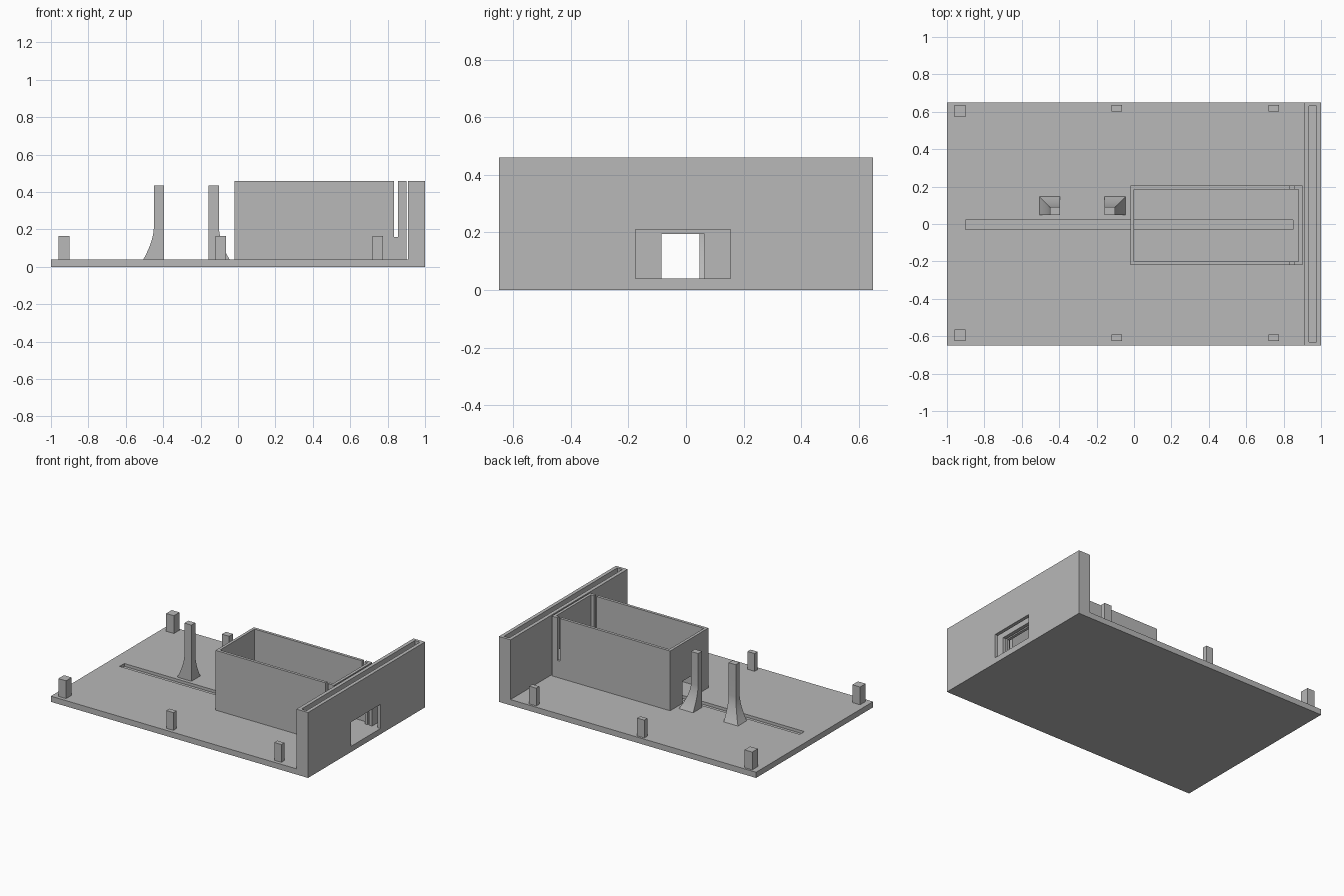
import bpy, bmesh

cube = bpy.data.objects.get("Cube")
if cube:
    bpy.data.objects.remove(cube, do_unlink=True)

grey = bpy.data.materials.new("light_grey_plastic")
grey.use_nodes = True
colour = (0.48, 0.48, 0.48, 1)
grey.diffuse_color = colour
grey.node_tree.nodes["Principled BSDF"].inputs["Base Color"].default_value = colour

FLOOR = 0.04   # top of the base plate
TOP = 0.46     # top of the box and end wall


def finish(name, bm):
    bmesh.ops.recalc_face_normals(bm, faces=bm.faces[:])
    mesh = bpy.data.meshes.new(name)
    bm.to_mesh(mesh)
    bm.free()
    obj = bpy.data.objects.new(name, mesh)
    bpy.context.collection.objects.link(obj)
    mesh.materials.append(grey)
    return obj


def block(name, xs, ys, zs):
    bm = bmesh.new()
    bmesh.ops.create_cube(bm, size=1)
    for v in bm.verts:
        v.co = [r[0] if c < 0 else r[1] for c, r in zip(v.co, (xs, ys, zs))]
    return finish(name, bm)


def cut(target, cutter):
    mod = target.modifiers.new("cut", 'BOOLEAN')
    mod.operation = 'DIFFERENCE'
    mod.solver = 'EXACT'
    mod.object = cutter
    bpy.context.view_layer.objects.active = target
    bpy.ops.object.modifier_apply(modifier=mod.name)
    bpy.data.objects.remove(cutter, do_unlink=True)


# Base plate with a long shallow groove
base = block("base_plate", (-1, 0.91), (-0.65, 0.65), (0, FLOOR))
cut(base, block("groove", (-0.9, 0.85), (-0.03, 0.022), (0.02, 0.1)))

# End wall: hollow slot from above, port window through it
wall = block("end_wall", (0.91, 1), (-0.65, 0.65), (0, TOP))
cut(wall, block("wall_slot", (0.935, 0.975), (-0.63, 0.63), (FLOOR, 0.6)))
cut(wall, block("port_window", (0.9, 1.1), (-0.175, 0.155), (FLOOR, 0.21)))

# Open box with slide slots, a port window and a cable opening
box = block("open_box", (-0.02, 0.9), (-0.22, 0.205), (FLOOR, TOP))
cut(box, block("box_cavity", (0, 0.88), (-0.2, 0.185), (0, 0.6)))
cut(box, block("slide_slot", (0.835, 0.855), (-0.3, 0.3), (0.16, 0.6)))
cut(box, block("box_window", (0.87, 0.95), (-0.175, 0.155), (0, 0.21)))
cut(box, block("cable_opening", (-0.1, 0.01), (-0.085, 0.065), (0, 0.195)))

# Locating pegs along both long edges
for side, y_out in (("front", -0.625), ("back", 0.635)):
    for place, x0, x1, depth in (("corner", -0.96, -0.9, 0.062),
                                 ("middle", -0.12, -0.065, 0.034),
                                 ("far", 0.72, 0.775, 0.034)):
        y_in = y_out + depth if y_out < 0 else y_out - depth
        block(f"{side}_{place}_peg", (x0, x1), sorted((y_in, y_out)), (FLOOR, 0.165))


# Pivot posts: square columns whose foot flares outward and backward
def post(name, x_flat, out):
    bm = bmesh.new()
    steps = 10
    levels = [FLOOR + 0.17 * i / steps for i in range(steps + 1)] + [0.435]
    rings = []
    for i, z in enumerate(levels):
        flare = 0.056 * max(0, 1 - i / steps) ** 1.7
        x_far = x_flat + out * (0.055 + flare)
        y_far = 0.09 + flare
        rings.append([bm.verts.new((x, y, z)) for x, y in
                      ((x_flat, 0.047), (x_far, 0.047), (x_far, y_far), (x_flat, y_far))])
    for low, high in zip(rings, rings[1:]):
        for k in range(4):
            n = (k + 1) % 4
            bm.faces.new((low[k], low[n], high[n], high[k]))
    bm.faces.new(rings[0])
    bm.faces.new(rings[-1])
    obj = finish(name, bm)
    # Pin hole through the top
    pin = bmesh.new()
    bmesh.ops.create_cone(pin, cap_ends=True, segments=24, radius1=0.02, radius2=0.02, depth=0.4)
    for v in pin.verts:
        v.co = (v.co.x + x_flat + out * 0.0275, v.co.z + 0.07, v.co.y + 0.355)
    cut(obj, finish("pin_hole", pin))
    obj.select_set(True)
    bpy.context.view_layer.objects.active = obj
    bpy.ops.object.shade_smooth_by_angle(angle=0.5)
    obj.select_set(False)


bpy.ops.object.select_all(action='DESELECT')
post("right_pivot_post", -0.395, -1)
post("left_pivot_post", -0.157, 1)
